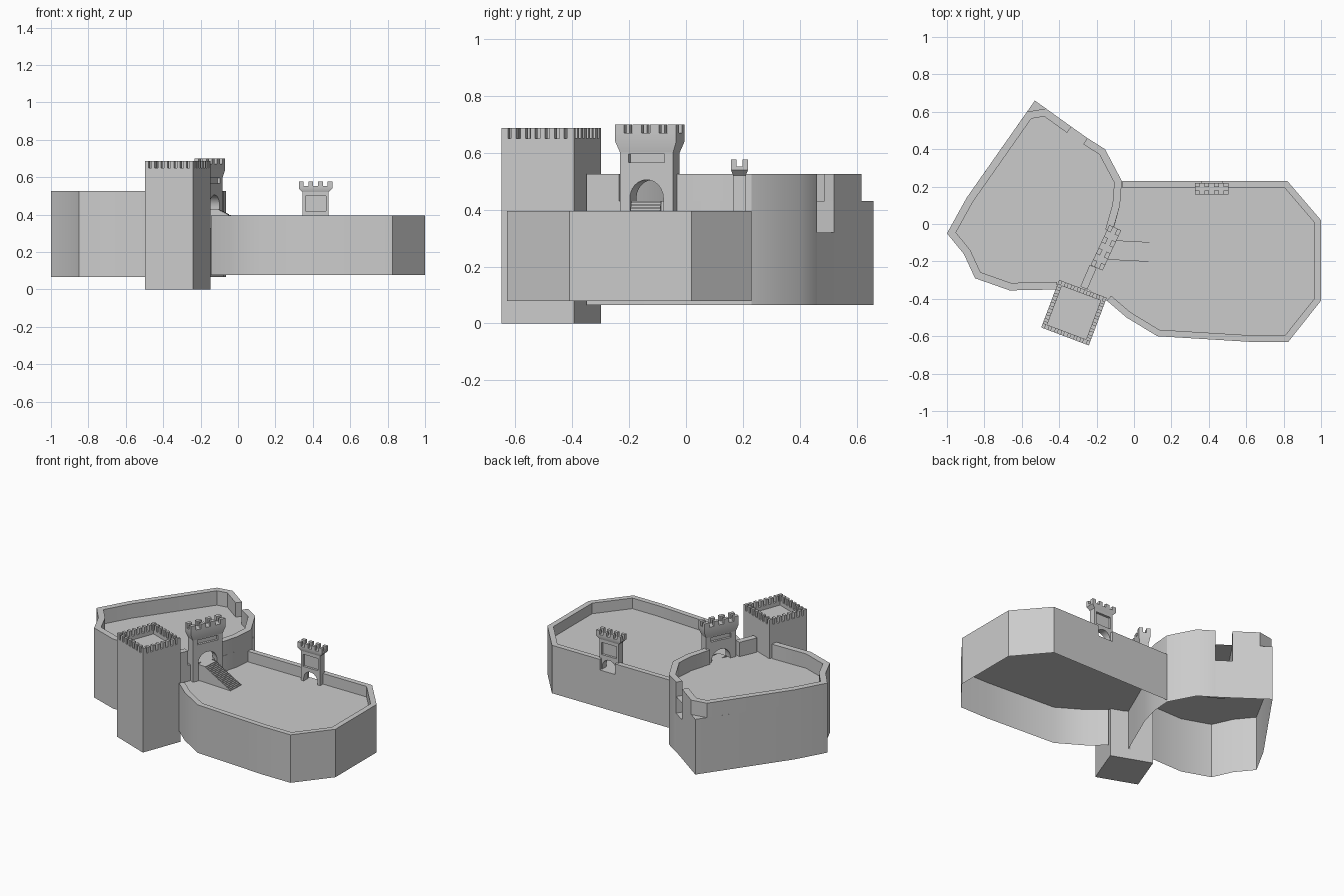
import bpy, bmesh
from math import sin, cos, pi, radians, atan2
from mathutils import Matrix, Vector

if "Cube" in bpy.data.objects:
    bpy.data.objects.remove(bpy.data.objects["Cube"])

stone = bpy.data.materials.new("grey_stone")
stone.use_nodes = True
stone.diffuse_color = (0.6, 0.6, 0.6, 1)
stone.node_tree.nodes["Principled BSDF"].inputs["Base Color"].default_value = (0.6, 0.6, 0.6, 1)


def finish(bm, name, place=None, fix=True):
    if fix:
        bmesh.ops.recalc_face_normals(bm, faces=bm.faces)
    me = bpy.data.meshes.new(name)
    bm.to_mesh(me)
    bm.free()
    ob = bpy.data.objects.new(name, me)
    bpy.context.collection.objects.link(ob)
    me.materials.append(stone)
    if place:
        ob.matrix_world = place
    bpy.ops.object.select_all(action='DESELECT')
    ob.select_set(True)
    bpy.context.view_layer.objects.active = ob
    bpy.ops.object.shade_smooth_by_angle(angle=radians(30))
    return ob


def spot(x, y, angle):
    return Matrix.Translation((x, y, 0)) @ Matrix.Rotation(angle, 4, 'Z')


def face(bm, pts):
    return bm.faces.new([bm.verts.new(p) for p in pts])


def loft(bm, rings, closed=False):
    """Skin matching rings; cap the ends, or close the sweep."""
    vs = [[bm.verts.new(p) for p in r] for r in rings]
    n = len(vs[0])
    for a, b in zip(vs, vs[1:] + (vs[:1] if closed else [])):
        for i in range(n):
            j = (i + 1) % n
            bm.faces.new((a[i], a[j], b[j], b[i]))
    if not closed:
        bm.faces.new(vs[0])
        bm.faces.new(vs[-1])


def rect(w, d, z, x=0, y=0):
    return [(x + sx * w / 2, y + sy * d / 2, z) for sx, sy in ((-1, -1), (1, -1), (1, 1), (-1, 1))]


def box(bm, w, d, z0, z1, x=0, y=0):
    loft(bm, [rect(w, d, z0, x, y), rect(w, d, z1, x, y)])


def slab(bm, profile, depth):
    """Extrude an x-z profile symmetrically along y."""
    loft(bm, [[(x, y, z) for x, z in profile] for y in (-depth / 2, depth / 2)])


def merlons(bm, w, d, thick, nx, ny, z0, z1):
    for n, a, b, turned in ((nx, w, d, False), (ny, d, w, True)):
        m = a / (2 * n - 1) if n else 0
        for i in range(1 if turned else 0, n - 1 if turned else n):
            u = -a / 2 + m / 2 + 2 * m * i
            for s in (-1, 1):
                v = s * (b - thick) / 2
                if turned:
                    box(bm, thick, m, z0, z1, v, u)
                else:
                    box(bm, m, thick, z0, z1, u, v)


def parapet(name, path, z0, z1, thick=0.04):
    """Wall along a path, thickened to its left."""
    pts = [Vector(p) for p in path]
    rings = []
    for i, p in enumerate(pts):
        a = (p - pts[i - 1]).normalized() if i else None
        b = (pts[i + 1] - p).normalized() if i < len(pts) - 1 else None
        t = ((a or b) + (b or a)).normalized()
        q = p + Vector((-t.y, t.x)) * thick / t.dot(a or b)
        rings.append([(p.x, p.y, z0), (q.x, q.y, z0), (q.x, q.y, z1), (p.x, p.y, z1)])
    bm = bmesh.new()
    loft(bm, rings)
    return finish(bm, name)


def stairs(name, place, width, run, low, high, n, landing=0):
    """Steps descending along local +x from a landing."""
    prof = [(-landing, low), (-landing, high)]
    for i in range(n):
        z = high - (high - low) * i / n
        prof += [(run * i / n, z), (run * i / n, z - (high - low) / n)]
    prof = prof[:-1] + [(run * (n - 1) / n, low)]
    bm = bmesh.new()
    slab(bm, prof, width)
    return finish(bm, name, place)


def gate(name, place, body, head, base, neck, flare, crenel, top, arch, window):
    (bw, bd), (hw, hd), (ar, spring), (ww, w0, w1) = body, head, arch, window
    # legs and arch in one outline
    prof = [(-bw / 2, base), (-bw / 2, neck), (bw / 2, neck), (bw / 2, base), (ar, base)]
    prof += [(ar * cos(pi * i / 12), spring + ar * sin(pi * i / 12)) for i in range(13)]
    prof.append((-ar, base))
    bm = bmesh.new()
    slab(bm, prof, bd)
    ob = finish(bm, name + "_body", place)
    # window recess on both faces
    bm = bmesh.new()
    for s in (-1, 1):
        box(bm, ww, 0.03, w0, w1, 0, s * bd / 2)
    cutter = finish(bm, name + "_cutter", place)
    cutter.hide_render = True
    mod = ob.modifiers.new("window", 'BOOLEAN')
    mod.operation, mod.object, mod.solver = 'DIFFERENCE', cutter, 'EXACT'
    bpy.context.view_layer.objects.active = ob
    bpy.ops.object.modifier_apply(modifier=mod.name)
    bpy.data.objects.remove(cutter)
    # flared battlement
    bm = bmesh.new()
    loft(bm, [rect(bw, bd, neck), rect(hw, hd, flare), rect(hw, hd, crenel)])
    merlons(bm, hw, hd, hd * 0.33, 4, 0, crenel, top)
    finish(bm, name + "_battlement", place)


# Shared curtain between the two wards, south to north
curtain = [(-0.25, -0.35), (-0.2, -0.235), (-0.11, -0.03), (-0.075, 0.1), (-0.065, 0.23)]
gap = [(-0.25, 0.46), (-0.335, 0.52)]
west = [(-0.895, 0.14), (-1, -0.05), (-0.91, -0.16), (-0.85, -0.29), (-0.665, -0.355), (-0.41, -0.35)]
lower_edge = [(-0.145, -0.41), (-0.04, -0.5), (0.125, -0.6), (0.62, -0.63), (0.825, -0.63),
              (1, -0.41), (1, 0.02), (0.82, 0.23), (-0.065, 0.23)]
UP, LOW, SUNK = 0.43, 0.325, 0.32


def walls(bm, path, z0, z1):
    low = [bm.verts.new((*p, z0)) for p in path]
    high = [bm.verts.new((*p, z1)) for p in path]
    for i in range(len(path) - 1):
        bm.faces.new((low[i], low[i + 1], high[i + 1], high[i]))


def floor(bm, path, z):
    bmesh.ops.triangulate(bm, faces=[face(bm, [(*p, z) for p in path])])


# Upper ward: skirt walls, floor with sunken passage
bm = bmesh.new()
walls(bm, curtain + [(-0.155, 0.40), gap[0]], 0.065, UP)
walls(bm, gap, 0.065, SUNK)
walls(bm, [gap[1], (-0.53, 0.66)] + west + curtain[:1], 0.065, UP)
slot = [(-0.50, 0.09), (-0.59, 0.14)]
floor(bm, curtain + [(-0.155, 0.40), gap[0]] + slot + [gap[1], (-0.53, 0.66)] + west, UP)
walls(bm, [gap[0]] + slot + [gap[1]], SUNK, UP)
floor(bm, [gap[0]] + slot + [gap[1]], SUNK)
finish(bm, "upper_ward", fix=False)

# Lower ward
bm = bmesh.new()
walls(bm, lower_edge, 0.078, LOW)
floor(bm, lower_edge + curtain[3:0:-1] + curtain[:1], LOW)
finish(bm, "lower_ward", fix=False)

# Parapets
parapet("upper_parapet_east", [(-0.115, -0.04)] + curtain[3:] + [(-0.155, 0.40), gap[0]], UP, 0.525)
parapet("upper_parapet_west", [gap[1], (-0.47, 0.617), (-0.572, 0.60)] + west, UP, 0.525)
parapet("upper_parapet_south", curtain[:2], UP, 0.525)
parapet("lower_parapet_south", lower_edge[:-1] + [(0.47, 0.23)], LOW, 0.395, 0.035)
parapet("lower_parapet_north", [(0.36, 0.23), lower_edge[-1]], LOW, 0.395, 0.035)

# Gatehouses
facing = atan2(0.215, 0.1)
gate("main_gate", spot(-0.15, -0.127, facing), (0.205, 0.055), (0.237, 0.07),
     LOW, 0.60, 0.64, 0.67, 0.70, (0.065, 0.44), (0.14, 0.565, 0.595))
gate("north_gate", spot(0.415, 0.188, 0), (0.14, 0.045), (0.18, 0.06),
     LOW, 0.52, 0.54, 0.552, 0.577, (0.05, 0.345), (0.11, 0.42, 0.50))

# Stairs
stairs("gate_stairs", spot(-0.1, -0.14, radians(-3)), 0.105, 0.2, LOW, UP, 20, 0.06)
stairs("sunken_stairs", spot(-0.545, 0.115, atan2(0.26, 0.17)), 0.1, 0.31, SUNK, UP, 24)

# Corner tower with a hollow battlement
side, rim = 0.272, 0.025
bm = bmesh.new()
inner = side - 2 * rim
loft(bm, [rect(side, side, 0), rect(side, side, 0.65), rect(inner, inner, 0.65), rect(inner, inner, 0.625)])
merlons(bm, side, side, rim, 8, 8, 0.65, 0.687)
finish(bm, "corner_tower", spot(-0.321, -0.474, radians(-20.6)))
